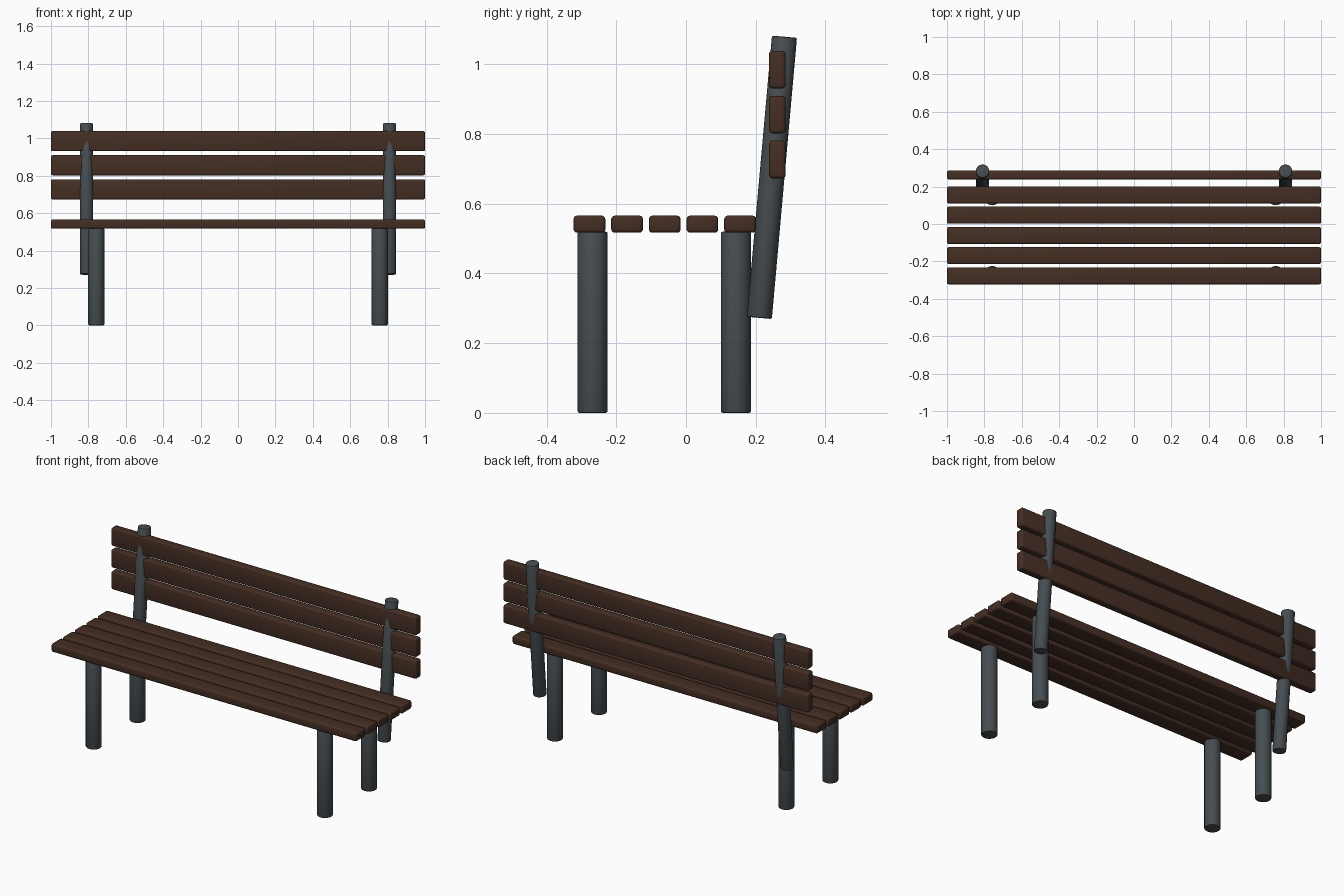
import bpy
import math

if "Cube" in bpy.data.objects:
    bpy.data.objects.remove(bpy.data.objects["Cube"])


def material(name, rgb):
    m = bpy.data.materials.new(name)
    m.diffuse_color = (*rgb, 1.0)
    m.use_nodes = True
    m.node_tree.nodes["Principled BSDF"].inputs["Base Color"].default_value = m.diffuse_color
    return m


WOOD = material("dark_brown_wood", (0.058, 0.027, 0.017))
METAL = material("slate_grey_metal", (0.061, 0.073, 0.081))


def finish(name, mat, bevel, segments):
    """Name, colour, round the edges and smooth the active object."""
    ob = bpy.context.object
    ob.name = name
    ob.data.materials.append(mat)
    mod = ob.modifiers.new("rounded_edges", 'BEVEL')
    mod.width = bevel
    mod.segments = segments
    mod.limit_method = 'ANGLE'
    mod.angle_limit = math.radians(40)
    bpy.ops.object.modifier_apply(modifier=mod.name)
    bpy.ops.object.shade_smooth_by_angle(angle=math.radians(35))


def slat(name, y, z, depth, height):
    bpy.ops.mesh.primitive_cube_add(size=1, location=(0, y, z))
    bpy.context.object.scale = (2.0, depth, height)
    bpy.ops.object.transform_apply(location=False, rotation=False, scale=True)
    finish(name, WOOD, 0.01, 3)


def pole(name, x, y, z, radius, length, tilt=0.0):
    bpy.ops.mesh.primitive_cylinder_add(vertices=32, radius=radius, depth=length,
                                        location=(x, y, z), rotation=(tilt, 0, 0))
    finish(name, METAL, 0.005, 2)


# Seat: five flat planks
for i in range(5):
    slat(f"seat_slat_{i + 1}", -0.277 + i * 0.108, 0.5415, 0.091, 0.049)

# Backrest: three upright planks
for i in range(3):
    slat(f"back_slat_{i + 1}", 0.262, 0.727 + i * 0.129, 0.048, 0.108)

# Legs and leaning back posts, mirrored left and right
for side, s in (("left", -1), ("right", 1)):
    pole(f"front_leg_{side}", s * 0.758, -0.268, 0.26, 0.043, 0.52)
    pole(f"rear_leg_{side}", s * 0.758, 0.143, 0.26, 0.043, 0.52)
    pole(f"back_post_{side}", s * 0.81, 0.2465, 0.676, 0.036, 0.81,
         tilt=-math.radians(5.1))
